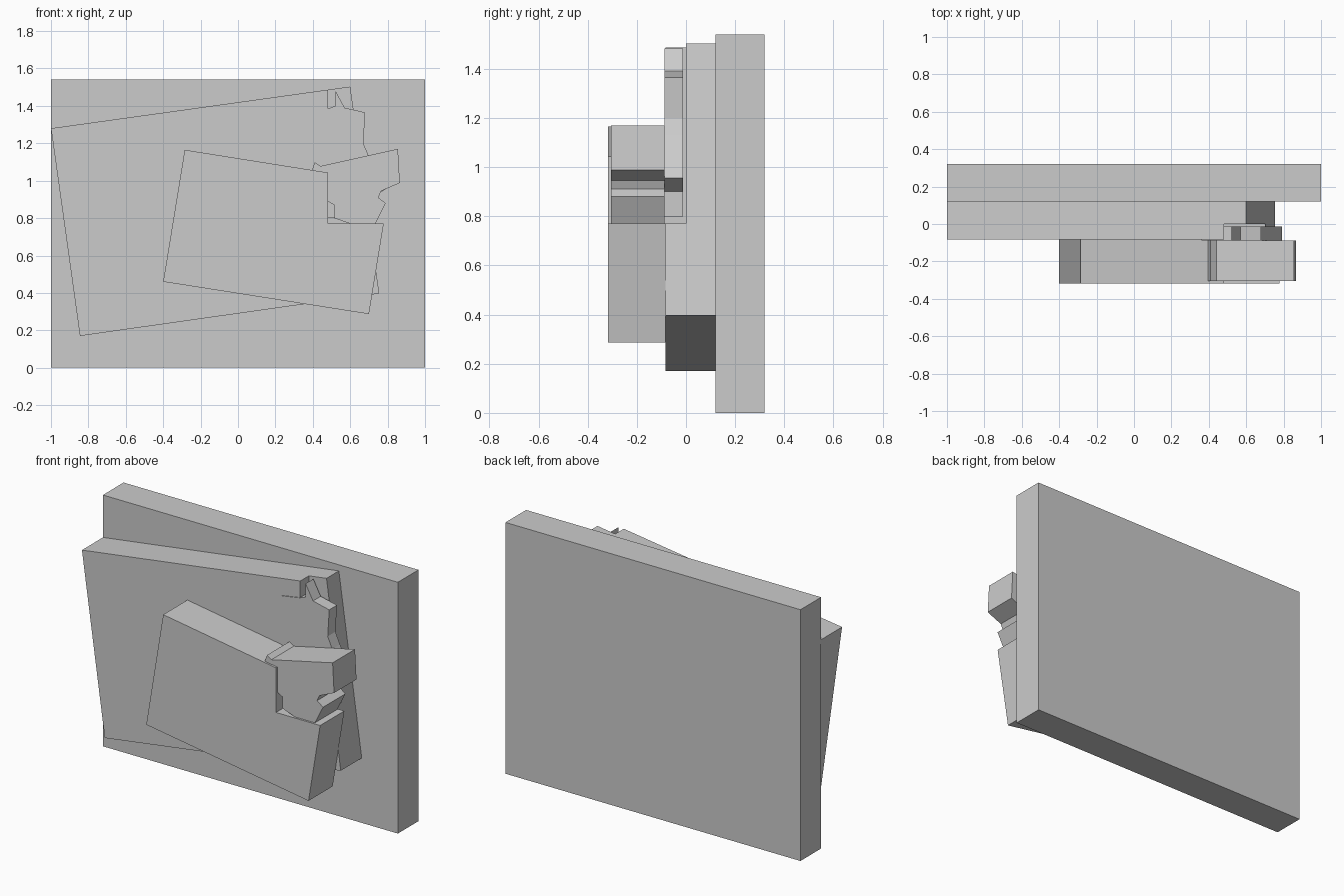
import bpy
import bmesh

if "Cube" in bpy.data.objects:
    bpy.data.objects.remove(bpy.data.objects["Cube"])


def slab(name, outline, y_front, y_back):
    """Extrude an outline of (x, z) points from y_front to y_back."""
    bm = bmesh.new()
    face = bm.faces.new([bm.verts.new((x, y_front, z)) for x, z in outline])
    ext = bmesh.ops.extrude_face_region(bm, geom=[face])
    verts = [v for v in ext["geom"] if isinstance(v, bmesh.types.BMVert)]
    bmesh.ops.translate(bm, verts=verts, vec=(0, y_back - y_front, 0))
    bmesh.ops.recalc_face_normals(bm, faces=bm.faces)
    mesh = bpy.data.meshes.new(name)
    bm.to_mesh(mesh)
    bm.free()
    obj = bpy.data.objects.new(name, mesh)
    bpy.context.collection.objects.link(obj)
    return obj


# Large upright backing board
slab("back_board", [(-1, 0), (1, 0), (1, 1.54), (-1, 1.54)], 0.12, 0.32)

# Two tilted panels stacked in front of it
middle = slab("middle_panel",
              [(-0.845, 0.17), (0.755, 0.397), (0.60, 1.503), (-1, 1.28)],
              -0.083, 0.12)
front = slab("front_panel",
             [(-0.40, 0.46), (0.70, 0.287), (0.815, 0.99), (-0.285, 1.165)],
             -0.317, -0.083)

# Corner cutter that opens the upper right of both panels
cutter = slab("corner_cutter",
              [(0.48, 0.77), (1.3, 0.77), (1.3, 1.8), (0.48, 1.8)], -0.6, 0.0)
cutter.hide_render = True
cutter.display_type = 'WIRE'
for panel in (middle, front):
    mod = panel.modifiers.new("corner_cut", 'BOOLEAN')
    mod.operation = 'DIFFERENCE'
    mod.solver = 'EXACT'
    mod.object = cutter

# Jagged insert in the middle panel's corner
slab("middle_insert",
     [(0.36, 1.365), (0.36, 0.80), (0.70, 0.80), (0.70, 0.90), (0.79, 0.955),
      (0.70, 1.13), (0.67, 1.20), (0.68, 1.365), (0.57, 1.39), (0.52, 1.483),
      (0.52, 1.40), (0.48, 1.385)], -0.088, -0.013)

# Jagged insert in the front panel's corner
slab("front_insert",
     [(0.39, 1.04), (0.40, 0.90), (0.48, 0.89), (0.515, 0.87), (0.515, 0.80),
      (0.60, 0.77), (0.735, 0.77), (0.79, 0.88), (0.75, 0.91), (0.765, 0.945),
      (0.865, 0.988), (0.855, 1.17), (0.44, 1.078), (0.41, 1.098)],
     -0.305, -0.088)
